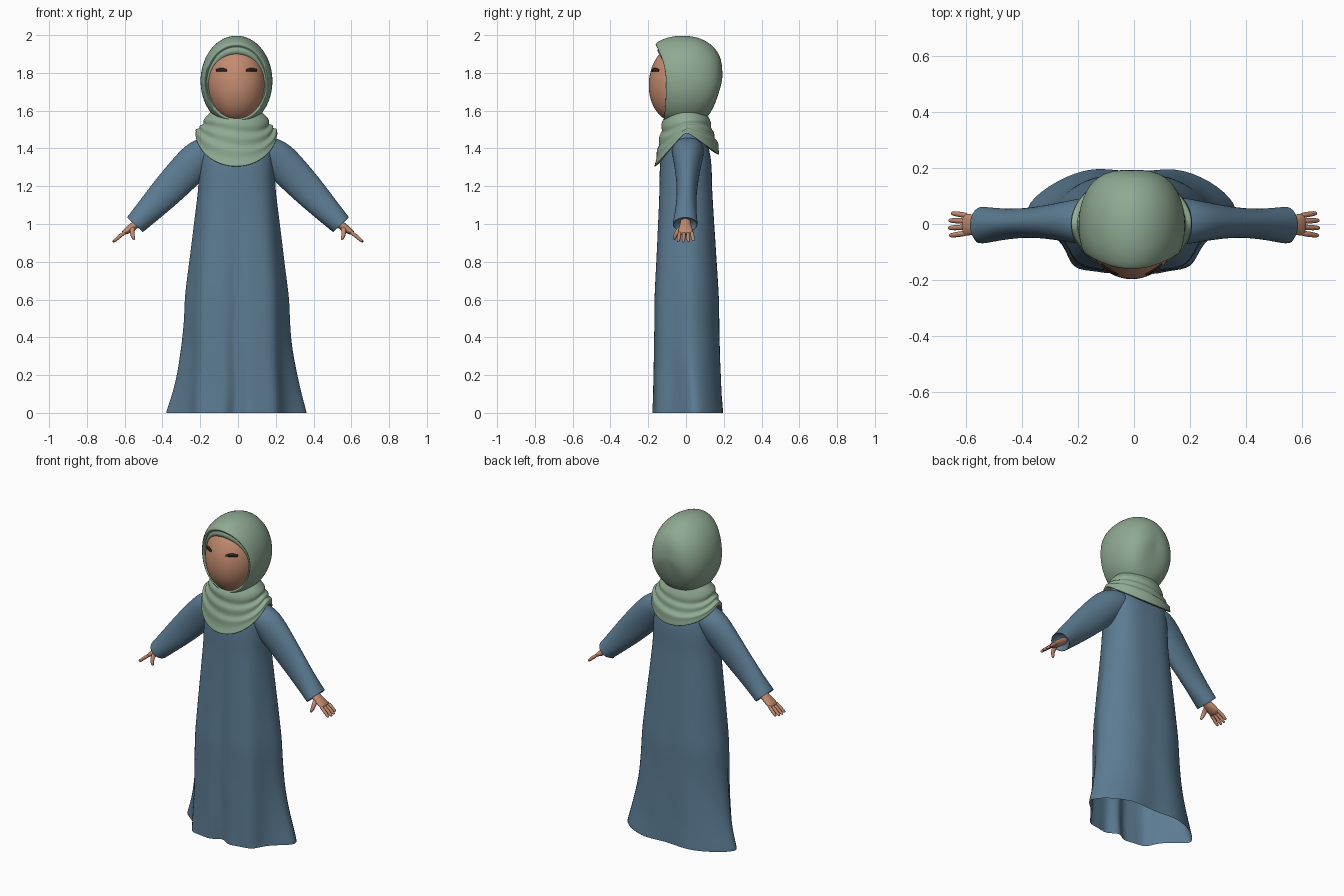
import bpy, bmesh, math
from mathutils import Vector

if "Cube" in bpy.data.objects:
    bpy.data.objects.remove(bpy.data.objects["Cube"])


def material(name, rgb):
    m = bpy.data.materials.new(name)
    m.diffuse_color = (*rgb, 1)
    m.use_nodes = True
    m.node_tree.nodes["Principled BSDF"].inputs["Base Color"].default_value = m.diffuse_color
    return m


BLUE = material("dusty blue cloth", (0.107, 0.200, 0.290))
GREEN = material("sage green cloth", (0.275, 0.400, 0.290))
SKIN = material("warm brown skin", (0.545, 0.258, 0.158))
DARK = material("dark lash", (0.025, 0.015, 0.012))


def loft(name, rings, mat, cap_start=False, cap_end=False, wrap=True, level=2):
    """Skin a list of equal-length point rings and smooth the result."""
    bm = bmesh.new()
    vs = [[bm.verts.new(p) for p in r] for r in rings]
    n = len(rings[0])
    for a, b in zip(vs, vs[1:]):
        for i in range(n if wrap else n - 1):
            j = (i + 1) % n
            bm.faces.new((a[i], a[j], b[j], b[i]))
    if cap_start:
        bm.faces.new(vs[0])
    if cap_end:
        bm.faces.new(vs[-1])
    bmesh.ops.recalc_face_normals(bm, faces=bm.faces)
    for f in bm.faces:
        f.smooth = True
    me = bpy.data.meshes.new(name)
    bm.to_mesh(me)
    bm.free()
    me.materials.append(mat)
    ob = bpy.data.objects.new(name, me)
    bpy.context.collection.objects.link(ob)
    if level:
        sub = ob.modifiers.new("smooth", "SUBSURF")
        sub.levels = sub.render_levels = level
    return ob


def tube(name, stations, mat, side, sides=12, cap_start=True):
    """Limb through stations (x, y, z, half height, half depth)."""
    pts = [Vector(s[:3]) for s in stations]
    rings = []
    for k, (p, s) in enumerate(zip(pts, stations)):
        t = (pts[min(k + 1, len(pts) - 1)] - pts[max(k - 1, 0)]).normalized()
        if name.startswith("sleeve"):
            t = Vector((0.68, 0, -0.73))
        u = (Vector((0, 1, 0)) - t * t.y).normalized()
        v = t.cross(u)
        ring = []
        for i in range(sides):
            a = math.tau * i / sides
            q = p + v * (s[3] * 1.03 * math.sin(a)) + u * (s[4] * 1.03 * math.cos(a))
            ring.append((q.x * side, q.y, q.z))
        rings.append(ring)
    return loft(name, rings, mat, cap_start, True)


# Gown: half sections from front centre to back centre
hem = [(0, -.125), (.055, -.185), (.13, -.17), (.215, -.16), (.245, -.075), (.33, 0),
       (.405, .05), (.30, .135), (.18, .205), (.08, .19), (0, .19)]
mid = [(0, -.145), (.05, -.17), (.12, -.165), (.195, -.15), (.235, -.08), (.272, -.01),
       (.286, .04), (.235, .115), (.15, .168), (.07, .175), (0, .175)]
top = [(0, -.14), (.05, -.14), (.10, -.133), (.155, -.11), (.19, -.065), (.203, -.01),
       (.203, .035), (.18, .085), (.13, .125), (.06, .137), (0, .137)]


def blend(a, b, w):
    return [(p[0] + (q[0] - p[0]) * w, p[1] + (q[1] - p[1]) * w) for p, q in zip(a, b)]


rings = []
for k in range(14):
    z = k * 0.1
    if z < 0.6:
        half = blend(hem, mid, 1 - (1 - z / 0.6) ** 2)
    else:
        half = blend(mid, top, min(1, (z - 0.6) / 0.6))
    loop = half + [(-x, y) for x, y in half[-2:0:-1]]
    fade = max(0, 1 - z / 1.2)
    ring = []
    for i, (x, y) in enumerate(loop):
        # alternate columns swell and sink into soft pleats
        s = 1 + 0.025 * fade * (1 if i % 2 else -1) + 0.012 * fade * math.sin(z * 17 + i * 1.9)
        drift = -0.012 + 0.010 * math.sin(z * 13) if i == 0 and z < 0.8 else -0.006
        ring.append((x * s + drift, y * s, z))
    rings.append(ring)
for z, sx, sy in ((1.39, .97, .92), (1.46, .92, .74), (1.51, .75, .58), (1.55, .45, .45)):
    rings.append([(x * sx - .006, y * sy, z) for x, y in top + [(-x, y) for x, y in top[-2:0:-1]]])
# doubled first ring keeps the hem crisp
rings.insert(1, [(x * 0.995, y * 0.998, 0.015) for x, y, z in rings[0]])
loft("gown", rings, BLUE, cap_end=True)

# Sleeves and hands
for side, tag in ((1, "right"), (-1, "left")):
    tube("sleeve_" + tag, [
        (.10, .01, 1.42, .07, .08), (.15, .01, 1.39, .09, .088), (.205, .01, 1.352, .100, .08),
        (.285, .008, 1.27, .096, .064), (.37, .005, 1.18, .088, .053), (.455, 0, 1.09, .074, .054),
        (.535, -.004, 1.007, .060, .066), (.546, -.004, .996, .059, .067),
        (.547, -.004, .995, .053, .060), (.52, -.004, 1.02, .045, .05)], BLUE, side)
    tube("palm_" + tag, [
        (.50, -.003, 1.03, .02, .026), (.54, -.003, .998, .022, .028), (.572, -.003, .975, .021, .037),
        (.60, -.002, .957, .015, .040), (.613, -.002, .948, .009, .036)], SKIN, side)
    for k, (y, tip) in enumerate(((-.032, .92), (-.011, 1.0), (.010, .97), (.030, .78))):
        end = 0.012 + 0.050 * tip
        path = [(0.592, y, .961), (0.602 + end * .45, y * 1.15, .954 - end * .33),
                (0.602 + end * .8, y * 1.25, .947 - end * .55),
                (0.603 + end, y * 1.3, .943 - end * .62)]
        tube(f"finger_{k + 1}_{tag}", [(*p, r, r) for p, r in zip(path, (.0105, .0105, .0095, .006))],
             SKIN, side, 8)
    thumb = [(.555, -.022, .982), (.562, -.045, .962), (.558, -.058, .938), (.549, -.062, .915)]
    tube("thumb_" + tag, [(*p, r, r) for p, r in zip(thumb, (.016, .014, .0115, .007))],
         SKIN, side, 8)

# Face: smooth egg with a slightly forward chin
CX, CY, CZ = -0.008, -0.043, 1.747
RX, RY, RZ = 0.156, 0.154, 0.208
LEAN = 0.045


def face_y(x, z):
    """Front surface of the face at x, z."""
    d = 1 - ((x - CX) / RX) ** 2 - ((z - CZ) / RZ) ** 2
    return CY - RY * math.sqrt(max(d, 0)) + LEAN * (z - CZ)


bm = bmesh.new()
bmesh.ops.create_uvsphere(bm, u_segments=48, v_segments=32, radius=1)
for v in bm.verts:
    x, y, z = v.co
    v.co = (CX + x * RX, CY + y * RY + LEAN * z * RZ, CZ + z * RZ)
for f in bm.faces:
    f.smooth = True
me = bpy.data.meshes.new("face")
bm.to_mesh(me)
bm.free()
me.materials.append(SKIN)
bpy.context.collection.objects.link(bpy.data.objects.new("face", me))

# Lashes: thin curved plates lying on the face
for side, tag in ((1, "right"), (-1, "left")):
    rows = []
    for r in (0, 1):
        row = []
        for i in range(9):
            t = i / 8
            x = CX + side * (0.050 + 0.058 * t)
            z = 1.808 + r * (0.010 + 0.008 * math.sin(math.pi * t))
            row.append((x, face_y(x, z) - 0.004, z))
        rows.append(row)
    plate = loft("lashes_" + tag, rows, DARK, wrap=False, level=0)
    thick = plate.modifiers.new("thickness", "SOLIDIFY")
    thick.thickness = 0.004
    thick.offset = 0

# Hood: rings (top y, middle y, bottom y, half width, top z, bottom z)
hood = [(-.125, -.06, -.08, .138, 1.890, 1.585), (-.152, -.093, -.108, .149, 1.906, 1.570),
        (-.152, -.093, -.108, .157, 1.930, 1.562), (-.144, -.088, -.108, .159, 1.938, 1.560),
        (-.165, -.108, -.118, .166, 1.948, 1.553), (-.160, -.102, -.118, .175, 1.962, 1.545),
        (-.110, -.058, -.10, .189, 1.990, 1.530), (-.02, 0, -.04, .195, 2.004, 1.510),
        (.08, .08, .05, .185, 1.990, 1.520), (.152, .153, .120, .147, 1.940, 1.560),
        (.184, .186, .165, .092, 1.885, 1.660), (.193, .195, .188, .035, 1.822, 1.750)]
rings = []
for yt, ym, yb, w, zt, zb in hood:
    ring = []
    for i in range(24):
        a = math.tau * i / 24
        s = math.sin(a)
        y = ym + ((yt if s > 0 else yb) - ym) * s * s
        ring.append((-0.008 + w * math.cos(a), y, (zt + zb) / 2 + (zt - zb) / 2 * s))
    rings.append(ring)
loft("hood", rings, GREEN, cap_end=True)

# Draped scarf: rings (z, half width, front y, back y, front droop)
drape = [(1.600, .130, .085, .105, 0), (1.565, .165, .115, .120, 0), (1.545, .180, .138, .138, .02),
         (1.528, .168, .122, .130, .04), (1.528, .202, .150, .155, .065),
         (1.510, .190, .137, .148, .095), (1.512, .221, .160, .176, .12),
         (1.500, .214, .153, .172, .15), (1.492, .221, .170, .178, .186),
         (1.488, .217, .168, .174, .19), (1.500, .18, .13, .135, .17)]
rings = []
for k, (z, w, yf, yb, drop) in enumerate(drape):
    ring = []
    for i in range(28):
        a = math.tau * i / 28
        c, s = math.cos(a), math.sin(a)
        sag = drop * (-s if s < 0 else 0.66 * s)
        tilt = 0.025 * c * s if 1 < k < 7 else 0  # folds run diagonally
        ring.append((-0.009 + w * c, s * (yf if s < 0 else yb), z - sag + tilt))
    rings.append(ring)
loft("scarf_drape", rings, GREEN)
